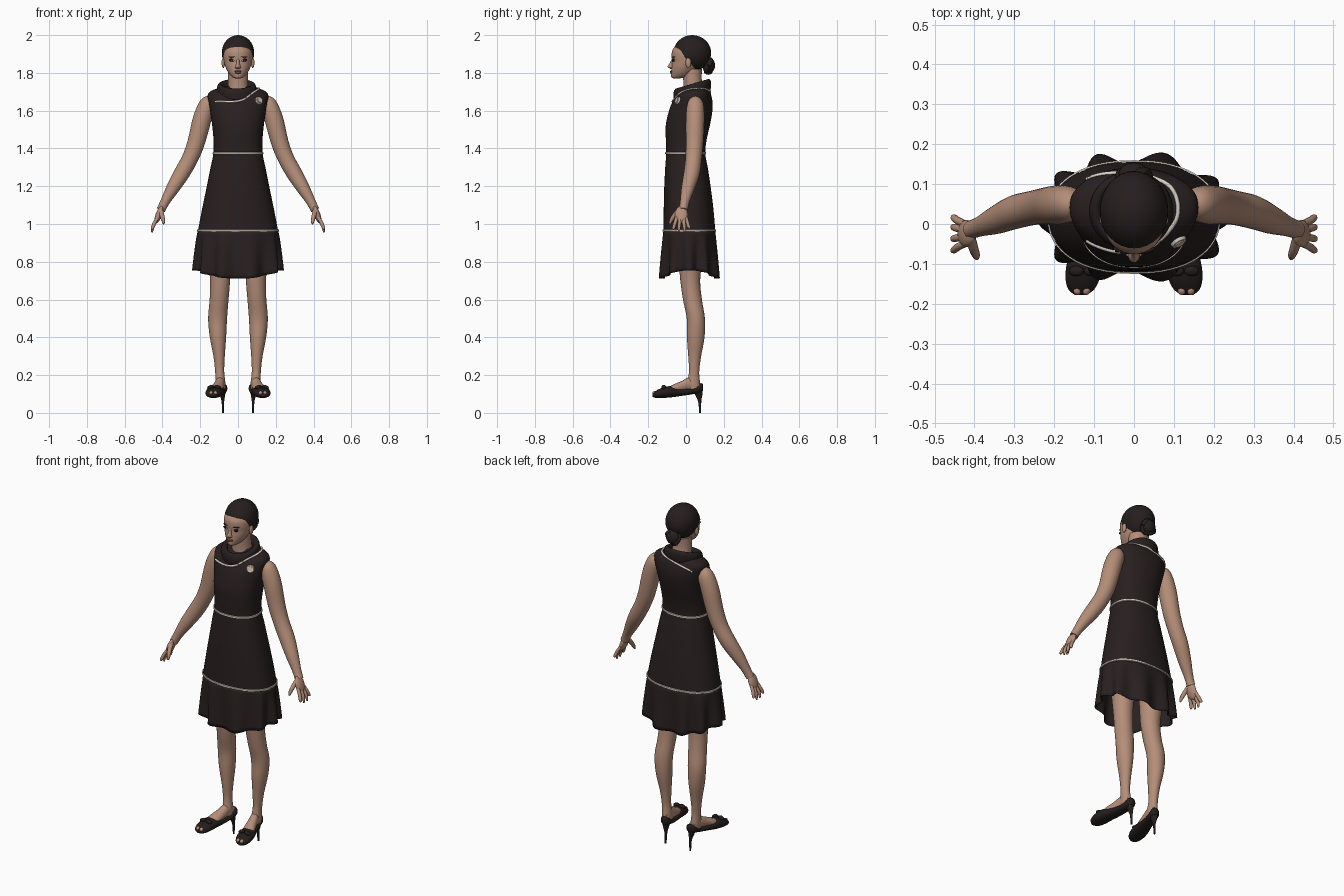
import bpy, bmesh, math
from mathutils import Vector, Matrix
from mathutils.bvhtree import BVHTree

cube = bpy.data.objects.get("Cube")
if cube:
    bpy.data.objects.remove(cube, do_unlink=True)


def material(name, r, g, b):
    m = bpy.data.materials.new(name)
    m.use_nodes = True
    m.diffuse_color = (r, g, b, 1)
    m.node_tree.nodes["Principled BSDF"].inputs["Base Color"].default_value = (r, g, b, 1)
    return m


SKIN = material("skin", .46, .27, .19)
DRESS = material("dark dress cloth", .022, .014, .014)
HAIR = material("dark brown hair", .02, .013, .013)
SHOE = material("shoe leather", .018, .012, .012)
TRIM = material("cream trim", .7, .65, .56)
BROOCH = material("brooch pink", .62, .45, .38)
LIPS = material("lips", .3, .13, .1)
WHITE = material("eye white", .6, .55, .5)
DARK = material("eye dark", .012, .01, .01)


def finish(name, bm, mat):
    bmesh.ops.recalc_face_normals(bm, faces=bm.faces)
    me = bpy.data.meshes.new(name)
    bm.to_mesh(me)
    bm.free()
    me.materials.append(mat)
    ob = bpy.data.objects.new(name, me)
    bpy.context.scene.collection.objects.link(ob)
    return ob


def resample(rows, n):
    """Smooth the rows with a Catmull-Rom spline, n steps per span."""
    rows = [Vector(r) for r in rows]
    out = []
    for i in range(len(rows) - 1):
        a, b, c, d = rows[max(i - 1, 0)], rows[i], rows[i + 1], rows[min(i + 2, len(rows) - 1)]
        for k in range(n):
            t = k / n
            out.append(b + (c - a) * t / 2 + (a * 2 - b * 5 + c * 4 - d) * t * t / 2
                       + (b * 3 - a - c * 3 + d) * t ** 3 / 2)
    return out + [rows[-1]]


def skin_rings(name, rings, mat, caps=True):
    bm = bmesh.new()
    loops = [[bm.verts.new(p) for p in ring] for ring in rings]
    n = len(loops[0])
    for a, b in zip(loops, loops[1:]):
        for i in range(n):
            j = (i + 1) % n
            bm.faces.new((a[i], a[j], b[j], b[i]))
    if caps:
        bm.faces.new(loops[0])
        bm.faces.new(loops[-1])
    return finish(name, bm, mat)


def angles(n):
    return [2 * math.pi * i / n for i in range(n)]


def loft(name, rows, mat, axis="z", s=1, power=2, steps=4, seg=40, caps=True):
    """Rows: position along axis, centre x, half width, low and high edge of the depth."""
    rings = []
    for t, cx, hw, lo, hi in resample(rows, steps):
        ring = []
        for a in angles(seg):
            c, d = [math.copysign(abs(f) ** (2 / power), f) for f in (math.cos(a), math.sin(a))]
            x, w = s * (cx + hw * c), (lo + hi) / 2 + (hi - lo) / 2 * d
            ring.append((x, w, t) if axis == "z" else (x, t, w))
        rings.append(ring)
    return skin_rings(name, rings, mat, caps)


def ball(name, loc, size, mat, s=1, rot=None):
    bm = bmesh.new()
    m = Matrix.Translation((loc[0] * s, loc[1], loc[2]))
    if rot:
        m = m @ Matrix.Rotation(rot[0] * s if rot[1] != "X" else rot[0], 4, rot[1])
    bmesh.ops.create_uvsphere(bm, u_segments=32, v_segments=20, radius=1,
                              matrix=m @ Matrix.Diagonal((*size, 1)))
    return finish(name, bm, mat)


def tube(name, pts, mat, s=1, steps=4, seg=20):
    """Round tube through points x, y, z, radius."""
    path = resample(pts, steps)
    rings = []
    for i, p in enumerate(path):
        d = (path[min(i + 1, len(path) - 1)] - path[max(i - 1, 0)]).to_3d().normalized()
        u = d.cross(Vector((0, 0, 1)) if abs(d.z) < .5 else Vector((0, 1, 0))).normalized()
        v = d.cross(u)
        ring = [p.to_3d() + (u * math.cos(a) + v * math.sin(a)) * p[3] for a in angles(seg)]
        rings.append([(q.x * s, q.y, q.z) for q in ring])
    return skin_rings(name, rings, mat)


# Dress body
body_rows = [(.965, .212, -.12, .155), (1.08, .19, -.118, .145), (1.2, .165, -.115, .13),
             (1.3, .145, -.11, .115), (1.375, .13, -.105, .102), (1.45, .13, -.107, .11),
             (1.525, .137, -.107, .127), (1.6, .148, -.09, .14), (1.65, .158, -.07, .14),
             (1.685, .16, -.045, .132), (1.706, .14, -.02, .12), (1.72, .1, 0, .11), (1.73, .06, 0, .09)]
body = loft("dress_body", [(z, 0, w, f, b) for z, w, f, b in body_rows], DRESS, power=2.25, seg=64)

# Waist and ruffle trim bands
for name, z, w, f, b, slope in (("waist_trim", 1.375, .13, -.105, .102, 0),
                                ("ruffle_trim", .965, .212, -.12, .155, -.008)):
    loft(name, [(z + dz, 0, w + e - slope * dz, f - e, b + e)
                for dz, e in ((-.006, .001), (-.004, .005), (.004, .005), (.006, .001))],
         TRIM, power=2.25, seg=64, steps=1, caps=False)

# Gathered ruffle with a wavy hem
rings = []
for k in range(13):
    t = k / 12
    ring = []
    for a in angles(160):
        grow = .022 * t ** .7
        wave = .016 * t ** .8 * math.cos(10 * a + .6 * math.sin(3 * a))
        hem = .733 + .022 * math.cos(2 * a)
        c, d = [math.copysign(abs(f) ** .9, f) for f in (math.cos(a), math.sin(a))]
        ring.append(((.212 + grow * .7 + wave) * c, .0175 + (.1375 + grow * .6 + wave) * d,
                     .965 + (hem - .965) * t))
    rings.append(ring)
ruffle = skin_rings("skirt_ruffle", rings, DRESS, caps=False)
solid = ruffle.modifiers.new("cloth thickness", "SOLIDIFY")
solid.thickness = .005

# Tilted cowl collar
rings = []
for r, z in resample([(.1, 1.672), (.105, 1.70), (.103, 1.728), (.092, 1.742),
                      (.078, 1.736), (.066, 1.71), (.06, 1.68)], 4):
    rings.append([(-.007 + r * math.cos(a), .033 + r * .95 * math.sin(a), z + .28 * r * math.sin(a))
                  for a in angles(64)])
collar = skin_rings("cowl_collar", rings, DRESS, caps=False)

# Trim and brooch laid on the cloth
trees = [BVHTree.FromPolygons([v.co for v in o.data.vertices], [p.vertices[:] for p in o.data.polygons])
         for o in (body, collar)]


def on_cloth(p):
    p = Vector(p)
    out = (p - Vector((0, .035, p.z))).normalized() + Vector((0, 0, .8))
    hits = [t.ray_cast(p + out * .3, -out) for t in trees]
    hits = [h for h in hits if h[0]]
    return min(hits, key=lambda h: h[3])[:2] if hits else (p, out.normalized())


path = [(-.11, -.035, 1.638), (-.05, -.066, 1.645), (0, -.072, 1.652), (.04, -.062, 1.667),
        (.08, -.025, 1.695), (.098, .03, 1.705), (.088, .09, 1.713), (.04, .125, 1.712),
        (-.02, .132, 1.70), (-.07, .125, 1.683), (-.115, .11, 1.66)]
tube("collar_trim", [(*on_cloth(p)[0], .0055) for p in resample(path, 3)], TRIM, steps=2, seg=10)

spot, normal = on_cloth((.113, -.045, 1.655))
if normal.y > 0:
    normal = -normal
for name, radius, depth, mat in (("brooch_rim", .022, .008, TRIM), ("brooch_centre", .015, .014, BROOCH)):
    bm = bmesh.new()
    bmesh.ops.create_cone(bm, cap_ends=True, segments=24, radius1=radius, radius2=radius * .85, depth=depth,
                          matrix=Matrix.Translation(spot + normal * .003)
                          @ normal.to_track_quat("Z", "Y").to_matrix().to_4x4())
    finish(name, bm, mat)

# Neck, head and hair
loft("neck", [(1.66, 0, .065, -.02, .1), (1.72, 0, .055, -.014, .09), (1.77, 0, .052, -.015, .083),
              (1.82, 0, .052, -.02, .085)], SKIN)
loft("head", [(z, 0, w, f, b) for z, w, f, b in
              ((1.771, .014, -.068, -.035), (1.778, .03, -.078, .01), (1.80, .05, -.079, .045),
               (1.83, .066, -.077, .07), (1.86, .074, -.074, .085), (1.89, .078, -.076, .095),
               (1.92, .076, -.072, .1), (1.95, .064, -.048, .1), (1.975, .042, -.01, .08),
               (1.985, .01, .02, .05))], SKIN, seg=48)
loft("nose", [(1.821, 0, .006, -.082, -.06), (1.827, 0, .015, -.092, -.06), (1.835, 0, .013, -.097, -.06),
              (1.855, 0, .008, -.084, -.06), (1.88, 0, .008, -.074, -.06)], SKIN, seg=20)
ball("upper_lip", (0, -.077, 1.808), (.02, .008, .005), LIPS)
ball("lower_lip", (0, -.077, 1.801), (.017, .008, .006), LIPS)
ball("hair_cap", (0, .033, 1.905), (.086, .1, .095), HAIR)
ball("hair_bun", (0, .12, 1.84), (.04, .034, .042), HAIR)
tube("bun_twist", [(.034 * math.cos(a), .118 + .012 * math.sin(a * 2), 1.838 + .034 * math.sin(a), .014)
                   for a in angles(12) + [2 * math.pi]], HAIR, steps=2, seg=12)

for side, s in (("left", 1), ("right", -1)):
    # Face details
    ball(side + "_ear", (.078, .012, 1.853), (.009, .015, .027), SKIN, s)
    ball(side + "_lash", (.031, -.0635, 1.868), (.018, .007, .008), DARK, s, (-.3, "Z"))
    ball(side + "_eye", (.031, -.0655, 1.865), (.014, .007, .006), WHITE, s, (.3, "Z"))
    ball(side + "_iris", (.03, -.0695, 1.866), (.006, .005, .006), DARK, s)
    ball(side + "_brow", (.033, -.0665, 1.885), (.02, .006, .0028), HAIR, s, (.35, "Z"))

    # Arm and hand
    tube(side + "_arm", [(.14, .05, 1.663, .018), (.16, .05, 1.638, .042), (.19, .048, 1.555, .049),
                         (.222, .045, 1.43, .046), (.255, .04, 1.345, .043), (.298, .03, 1.268, .042),
                         (.345, .01, 1.19, .035), (.385, -.006, 1.12, .025), (.408, -.014, 1.075, .023)],
         SKIN, s, seg=28)
    ball(side + "_palm", (.419, -.024, 1.05), (.017, .034, .05), SKIN, s, (-.35, "Y"))
    for i, (y, tip) in enumerate(((-.05, .97), (-.032, .955), (-.014, .955), (.001, .975))):
        spread = (y + .024) * .3
        tube(f"{side}_finger_{i + 1}", [(.425, y, 1.035, .009), (.442, y + spread, 1.005, .0095),
                                        (.452, y + spread * 2, .98, .0085),
                                        (.455, y + spread * 2, tip, .004)], SKIN, s, seg=12)
    tube(side + "_thumb", [(.41, -.035, 1.075, .013), (.402, -.062, 1.045, .012),
                           (.396, -.078, 1.02, .01), (.394, -.086, 1.0, .005)], SKIN, s, seg=12)

    # Leg and foot
    loft(side + "_leg", [(.96, .1, .07, -.05, .1), (.8, .097, .06, -.038, .085), (.7, .095, .053, -.03, .075),
                         (.6, .1, .05, -.016, .084), (.5, .108, .05, .004, .1), (.4, .106, .043, .005, .098),
                         (.3, .1, .03, .012, .08), (.22, .097, .024, .016, .07),
                         (.16, .093, .026, .006, .074), (.12, .092, .024, .005, .074)], SKIN, s=s)
    loft(side + "_foot", [(.072, .088, .02, .12, .165), (.02, .095, .025, .115, .188),
                          (-.02, .104, .029, .11, .17), (-.06, .114, .034, .1, .153),
                          (-.1, .122, .034, .095, .132)], SKIN, "y", s)

    # Shoe, heel, bow and open toe
    loft(side + "_shoe", [(.091, .083, .01, .118, .15), (.076, .084, .027, .107, .157),
                          (.03, .092, .031, .098, .132), (-.03, .106, .037, .089, .13),
                          (-.08, .12, .044, .082, .142), (-.13, .128, .044, .079, .131),
                          (-.163, .132, .033, .08, .115), (-.178, .134, .014, .085, .102)],
         SHOE, "y", s, power=2.2)
    loft(side + "_heel", [(0, .08, .005, .07, .08), (.06, .08, .007, .064, .081),
                          (.1, .083, .016, .046, .087), (.122, .084, .022, .04, .087)], SHOE, s=s, seg=20)
    for k in (-1, 1):
        ball(f"{side}_shoe_bow_{k + 2}", (.126 + k * .019, -.118, .136), (.019, .013, .011), SHOE, s, (k * .3, "Y"))
        ball(f"{side}_toe_{k + 2}", (.131 + k * .011, -.165, .104), (.011, .013, .011), SKIN, s)

# Smooth shading with sharp edges kept
for ob in bpy.context.scene.objects:
    ob.select_set(ob.type == "MESH")
bpy.context.view_layer.objects.active = body
bpy.ops.object.shade_smooth_by_angle(angle=math.radians(50))
